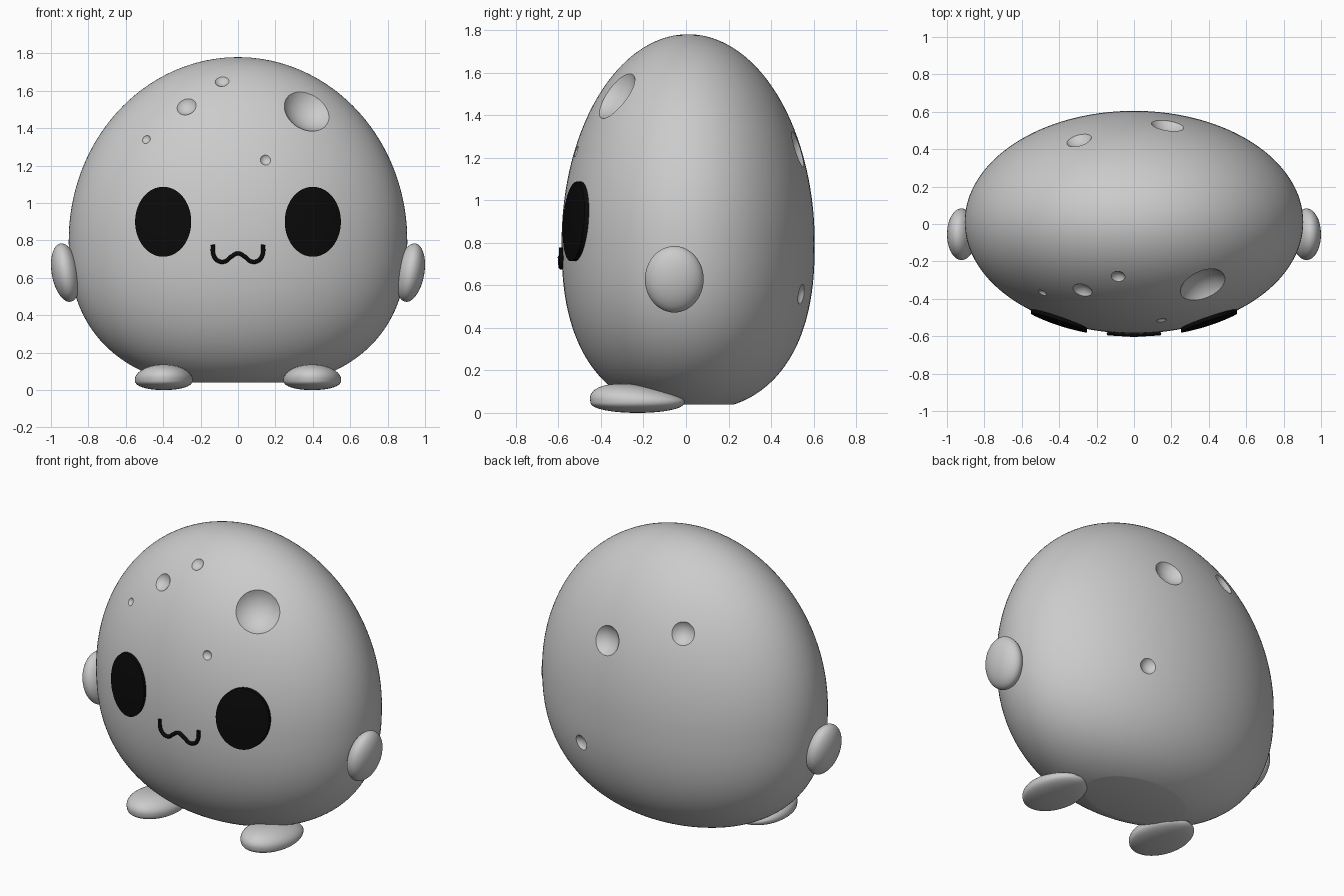
import bpy, bmesh, math
from mathutils import Vector, Matrix

if "Cube" in bpy.data.objects:
    bpy.data.objects.remove(bpy.data.objects["Cube"])

A, B, YC, ZC = 0.905, 0.595, 0.01, 0.80   # body half width, half depth, centre y, widest height
TOP, LOW, BASE = 0.98, 0.79, 0.04

black = bpy.data.materials.new("black")
black.diffuse_color = (0.003, 0.003, 0.003, 1)
black.use_nodes = True
black.node_tree.nodes["Principled BSDF"].inputs["Base Color"].default_value = black.diffuse_color


def radius(z):
    """Relative body radius at height z (1 at the widest level)."""
    if z >= ZC:
        return math.sqrt(max(0, 1 - ((z - ZC) / TOP) ** 2))
    return (1 - ((ZC - z) / LOW) ** 2.4) ** (1 / 2.4)


def surface(x, z, side=-1):
    """Point on the body, side -1 for front and 1 for back."""
    return Vector((x, YC + side * B * math.sqrt(max(0, radius(z) ** 2 - (x / A) ** 2)), z))


def normal(p):
    e = 0.001
    dz = (radius(p.z + e) ** 2 - radius(p.z - e) ** 2) / (2 * e)
    return Vector((2 * p.x / A ** 2, 2 * (p.y - YC) / B ** 2, -dz)).normalized()


def finish(bm, name, mat=None):
    bmesh.ops.recalc_face_normals(bm, faces=bm.faces)
    me = bpy.data.meshes.new(name)
    bm.to_mesh(me)
    bm.free()
    ob = bpy.data.objects.new(name, me)
    bpy.context.collection.objects.link(ob)
    if mat:
        me.materials.append(mat)
    return ob


def activate(ob):
    bpy.ops.object.select_all(action='DESELECT')
    ob.select_set(True)
    bpy.context.view_layer.objects.active = ob


def smooth(ob):
    activate(ob)
    bpy.ops.object.shade_smooth_by_angle(angle=math.radians(40))


def bridge(bm, r1, r2):
    n = len(r1)
    for i in range(n):
        bm.faces.new((r1[i], r1[(i + 1) % n], r2[(i + 1) % n], r2[i]))


# body: stacked elliptical rings
SEG, N = 128, 40
heights = [ZC - (ZC - BASE) * math.cos(math.pi / 2 * i / N) for i in range(N)]
heights += [ZC + TOP * math.sin(math.pi / 2 * i / N) for i in range(N)]
bm = bmesh.new()
rings = []
for z in heights:
    r = radius(z)
    rings.append([bm.verts.new((A * r * math.cos(2 * math.pi * k / SEG),
                                YC + B * r * math.sin(2 * math.pi * k / SEG), z)) for k in range(SEG)])
for r1, r2 in zip(rings, rings[1:]):
    bridge(bm, r1, r2)
bm.faces.new(rings[0])
tip = bm.verts.new((0, YC, ZC + TOP))
for k in range(SEG):
    bm.faces.new((rings[-1][k], rings[-1][(k + 1) % SEG], tip))
body = finish(bm, "body")

# craters: x, z, rim radius, front/back
craters = [(0.37, 1.495, 0.135, -1), (-0.275, 1.515, 0.054, -1), (-0.085, 1.65, 0.038, -1),
           (-0.49, 1.34, 0.024, -1), (0.147, 1.23, 0.028, -1),
           (0.18, 1.24, 0.09, 1), (-0.294, 1.38, 0.07, 1), (0.35, 0.557, 0.048, 1)]
bm = bmesh.new()
for x, z, rim, side in craters:
    p = surface(x, z, side)
    c = p + normal(p) * rim * 0.75
    bmesh.ops.create_uvsphere(bm, u_segments=40, v_segments=24, radius=rim * 1.25,
                              matrix=Matrix.Translation(c))
cutter = finish(bm, "crater_cutter")
cutter.hide_render = True
mod = body.modifiers.new("craters", 'BOOLEAN')
mod.operation, mod.solver, mod.object = 'DIFFERENCE', 'EXACT', cutter
activate(body)
bpy.ops.object.modifier_apply(modifier=mod.name)
bpy.data.objects.remove(cutter)
smooth(body)

for s, label in ((-1, "left"), (1, "right")):
    # eye: oval patch following the body surface
    bm = bmesh.new()

    def oval(f, lift):
        out = []
        for k in range(64):
            a = 2 * math.pi * k / 64
            p = surface(s * 0.4 + 0.15 * f * math.cos(a), 0.9 + 0.187 * f * math.sin(a))
            out.append(bm.verts.new(p - Vector((0, lift, 0))))
        return out

    loops = [oval(f, 0.02) for f in (0.15, 0.4, 0.65, 0.85, 1)] + [oval(1, -0.015)]
    for r1, r2 in zip(loops, loops[1:]):
        bridge(bm, r1, r2)
    bm.faces.new(loops[0])
    smooth(finish(bm, label + "_eye", black))

    # hand: outward leaning ellipsoid
    bm = bmesh.new()
    bmesh.ops.create_uvsphere(bm, u_segments=48, v_segments=24, radius=1, matrix=(
        Matrix.Translation((s * 0.922, -0.055, 0.628)) @ Matrix.Rotation(s * math.radians(10), 4, 'Y')
        @ Matrix.Diagonal((0.074, 0.138, 0.158, 1))))
    smooth(finish(bm, label + "_hand"))

    # foot: flattened underside, thinner towards the heel
    bm = bmesh.new()
    bmesh.ops.create_uvsphere(bm, u_segments=48, v_segments=32, radius=1)
    for v in bm.verts:
        x, y, z = v.co
        h = 0.08 * z * (1 - 0.25 * y) if z > 0 else -0.055 * abs(z) ** 0.8
        v.co = (s * 0.397 + 0.155 * x, -0.228 + 0.222 * y - 0.03 * max(z, 0), 0.055 + h)
    smooth(finish(bm, label + "_foot"))

# mouth: wavy tube on the face
half = [(0.135, 0.777), (0.13, 0.72), (0.108, 0.692), (0.072, 0.687), (0.035, 0.714)]
path = [(-x, z) for x, z in half] + [(0, 0.731)] + half[::-1]
cu = bpy.data.curves.new("mouth", 'CURVE')
cu.dimensions = '3D'
cu.bevel_depth, cu.bevel_resolution, cu.use_fill_caps = 0.011, 4, True
sp = cu.splines.new('BEZIER')
sp.bezier_points.add(len(path) - 1)
for bp, (x, z) in zip(sp.bezier_points, path):
    bp.co = surface(x, z) - Vector((0, 0.008, 0))
    bp.handle_left_type = bp.handle_right_type = 'AUTO'
cu.materials.append(black)
bpy.context.collection.objects.link(bpy.data.objects.new("mouth", cu))
